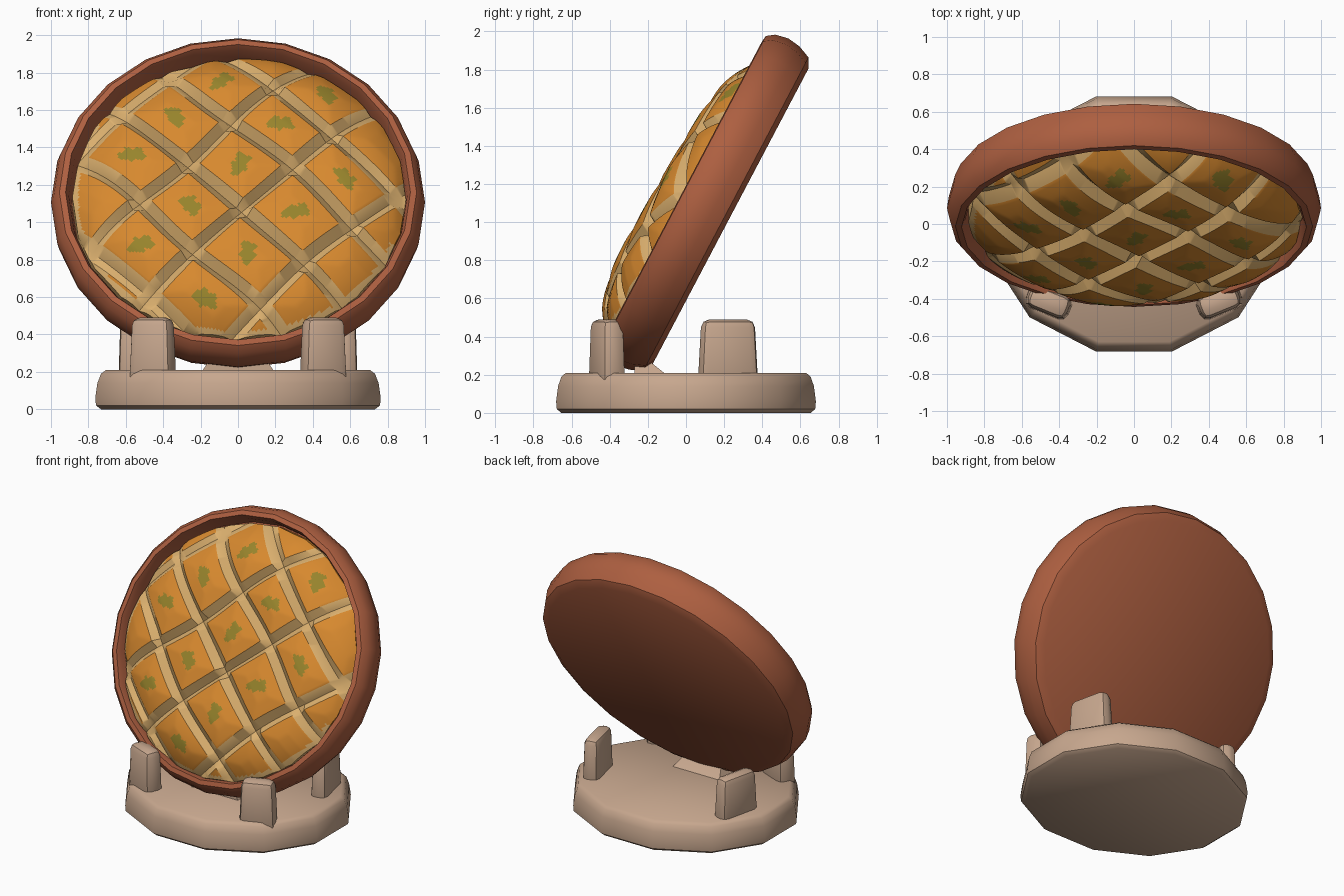
import bpy, bmesh, math
from mathutils import Matrix, Vector

if "Cube" in bpy.data.objects:
    bpy.data.objects.remove(bpy.data.objects["Cube"])

TILT = math.radians(27.8)
SQUASH = 0.968


def material(name, r, g, b):
    m = bpy.data.materials.new(name)
    m.diffuse_color = (r, g, b, 1)
    m.use_nodes = True
    m.node_tree.nodes["Principled BSDF"].inputs["Base Color"].default_value = m.diffuse_color
    return m


CLAY = material("terracotta clay", 0.42, 0.115, 0.052)
STAND = material("pale stone", 0.57, 0.385, 0.27)
CRUST = material("golden crust", 0.68, 0.25, 0.028)
CRUMB = material("pale crumb", 0.72, 0.44, 0.16)
HERB = material("herb green", 0.31, 0.23, 0.025)


def finish(name, bm, mats, matrix=None, angle=40):
    bmesh.ops.recalc_face_normals(bm, faces=bm.faces[:])
    me = bpy.data.meshes.new(name)
    bm.to_mesh(me)
    bm.free()
    for m in mats:
        me.materials.append(m)
    if matrix:
        me.transform(matrix)
    ob = bpy.data.objects.new(name, me)
    bpy.context.collection.objects.link(ob)
    bpy.ops.object.select_all(action='DESELECT')
    ob.select_set(True)
    bpy.context.view_layer.objects.active = ob
    bpy.ops.object.shade_smooth_by_angle(angle=math.radians(angle))
    return ob


def lathe(profile, sides, sx=1, sy=1, phase=0):
    """Closed turned solid from (radius, height) points, capped at both ends."""
    bm = bmesh.new()
    rings = []
    for r, z in profile:
        rings.append([bm.verts.new((sx * r * math.cos(phase + i * math.tau / sides),
                                    sy * r * math.sin(phase + i * math.tau / sides), z))
                      for i in range(sides)])
    for a, b in zip(rings, rings[1:]):
        for i in range(sides):
            j = (i + 1) % sides
            bm.faces.new((a[i], a[j], b[j], b[i]))
    bm.faces.new(rings[0])
    bm.faces.new(rings[-1])
    return bm


# Local frame of the leaning dish: x, up along the dish, outward normal
c, s = math.cos(TILT), math.sin(TILT)
LEAN = Matrix(((1, 0, 0, 0),
               (0, s, -c, 0.103),
               (0, c, s, 1.098),
               (0, 0, 0, 1))) @ Matrix.Diagonal((1, SQUASH, 1, 1))

# Dish
finish("dish", lathe([(0.905, -0.147), (0.96, -0.12), (0.99, -0.05), (1.0, 0.02),
                      (0.985, 0.09), (0.955, 0.13), (0.922, 0.135), (0.905, 0.10),
                      (0.89, 0.0)], 24), [CLAY], LEAN)

# Scored bread filling: grid along the cut lines, trimmed round, then domed
P_LINES = [-1.2, -0.80, -0.45, -0.10, 0.26, 0.58, 0.95]
Q_LINES = [-1.2, -0.78, -0.31, 0.12, 0.60, 1.05]
W = 0.045
RB = 0.892
K = math.sqrt(0.5)


def stops(lines):
    out = []
    for a, b in zip(lines, lines[1:]):
        out.append(a)
        n = 24
        out += [a + W + (b - a - 2 * W) * i / n for i in range(n + 1)]
    return out + [lines[-1]]


def to_pq(co):
    return (co.x + co.y) * K, (co.x - co.y) * K


def near(v, lines):
    return min(abs(v - l) for l in lines)


def cell(v, lines):
    for i, (a, b) in enumerate(zip(lines, lines[1:])):
        if a <= v <= b:
            return i, (a + b) / 2
    return 0, 9


bm = bmesh.new()
ps, qs = stops(P_LINES), stops(Q_LINES)
grid = [[bm.verts.new(((p + q) * K, (p - q) * K, 0)) for q in qs] for p in ps]
for i in range(len(ps) - 1):
    for j in range(len(qs) - 1):
        bm.faces.new((grid[i][j], grid[i + 1][j], grid[i + 1][j + 1], grid[i][j + 1]))
for i in range(24):
    a = (i + 0.5) * math.tau / 24
    d = Vector((math.cos(a), math.sin(a), 0))
    bmesh.ops.bisect_plane(bm, geom=bm.verts[:] + bm.edges[:] + bm.faces[:], dist=1e-5,
                           plane_co=d * RB * math.cos(math.pi / 24), plane_no=d,
                           clear_outer=True)

# Colour rule: crumb in the cuts and lower edge, herbs at cell centres
for f in bm.faces:
    co = f.calc_center_median()
    p, q = to_pq(co)
    f.material_index = 0
    if min(near(p, P_LINES), near(q, Q_LINES)) < W:
        f.material_index = 1
    elif co.length > 0.862 and (co.y < -0.3 or co.x < -0.75):
        f.material_index = 1
    else:
        (i, pc), (j, qc) = cell(p, P_LINES), cell(q, Q_LINES)
        a = math.atan2(p - pc, q - qc)
        seed = i * 2.3 + j * 1.7
        lim = 0.055 + 0.015 * math.sin(2 * a + seed) + 0.01 * math.sin(5 * a + 2 * seed)
        if math.hypot(p - pc, q - qc) < lim and math.hypot(pc, qc) < 0.8:
            f.material_index = 2

# Dome, cut grooves and a gentle wobble
edge = [e for e in bm.edges if e.is_boundary]
for v in bm.verts:
    p, q = to_pq(v.co)
    r = min(1, v.co.length / RB)
    g = min(near(p, P_LINES), near(q, Q_LINES))
    z = 0.08 + 0.175 * (1 - r ** 5) - 0.04 * v.co.y
    z += 0.014 * min(1, max(0, g - W) / 0.09)
    z -= 0.055 * max(0, 1 - g / W) * (1 - 0.5 * r ** 6)
    k = 0.018 * (1 - r ** 4)
    v.co = (v.co.x + k * math.sin(7 * v.co.y + 1), v.co.y + k * math.sin(6 * v.co.x), z)
ext = bmesh.ops.extrude_edge_only(bm, edges=edge)["geom"]
for v in ext:
    if isinstance(v, bmesh.types.BMVert):
        v.co.z = -0.02
rim = [e for e in ext if isinstance(e, bmesh.types.BMEdge) and e.is_boundary]
bmesh.ops.holes_fill(bm, edges=rim, sides=0)
finish("scored_bread", bm, [CRUST, CRUMB, HERB],
       LEAN @ Matrix.Translation((0.006, -0.012, 0)), 35)

# Stand base
finish("stand_base", lathe([(0.96, 0.0), (0.995, 0.02), (1.0, 0.06), (0.985, 0.14),
                            (0.96, 0.19), (0.925, 0.21)], 12, 0.79, 0.705, math.pi / 12),
       [STAND], None, 40)


# Support pegs: slightly tapered blocks with rounded tops
def peg(name, x, y, width, depth, top, turn):
    bm = bmesh.new()
    bmesh.ops.create_cube(bm, size=1)
    for v in bm.verts:
        k = 0.88 if v.co.z > 0 else 1
        v.co = (v.co.x * width * k, v.co.y * depth * k, 0.12 if v.co.z < 0 else top)
    bmesh.ops.bevel(bm, geom=bm.edges[:], offset=0.042, segments=2, profile=0.5,
                    affect='EDGES')
    finish(name, bm, [STAND],
           Matrix.Translation((x, y, 0)) @ Matrix.Rotation(math.radians(turn), 4, 'Z'))


for side, label in ((-1, "left"), (1, "right")):
    peg("front_peg_" + label, side * 0.455, -0.415, 0.25, 0.14, 0.49, side * 22)
    peg("back_peg_" + label, side * 0.555, 0.22, 0.32, 0.12, 0.49, side * 103)

# Small wedge under the dish
bm = bmesh.new()
bmesh.ops.create_cube(bm, size=1)
for v in bm.verts:
    up = v.co.z > 0
    v.co = (v.co.x * (0.3 if up else 0.4),
            -0.27 if v.co.y < 0 else (-0.19 if up else -0.09), 0.27 if up else 0.19)
finish("dish_wedge", bm, [STAND])
